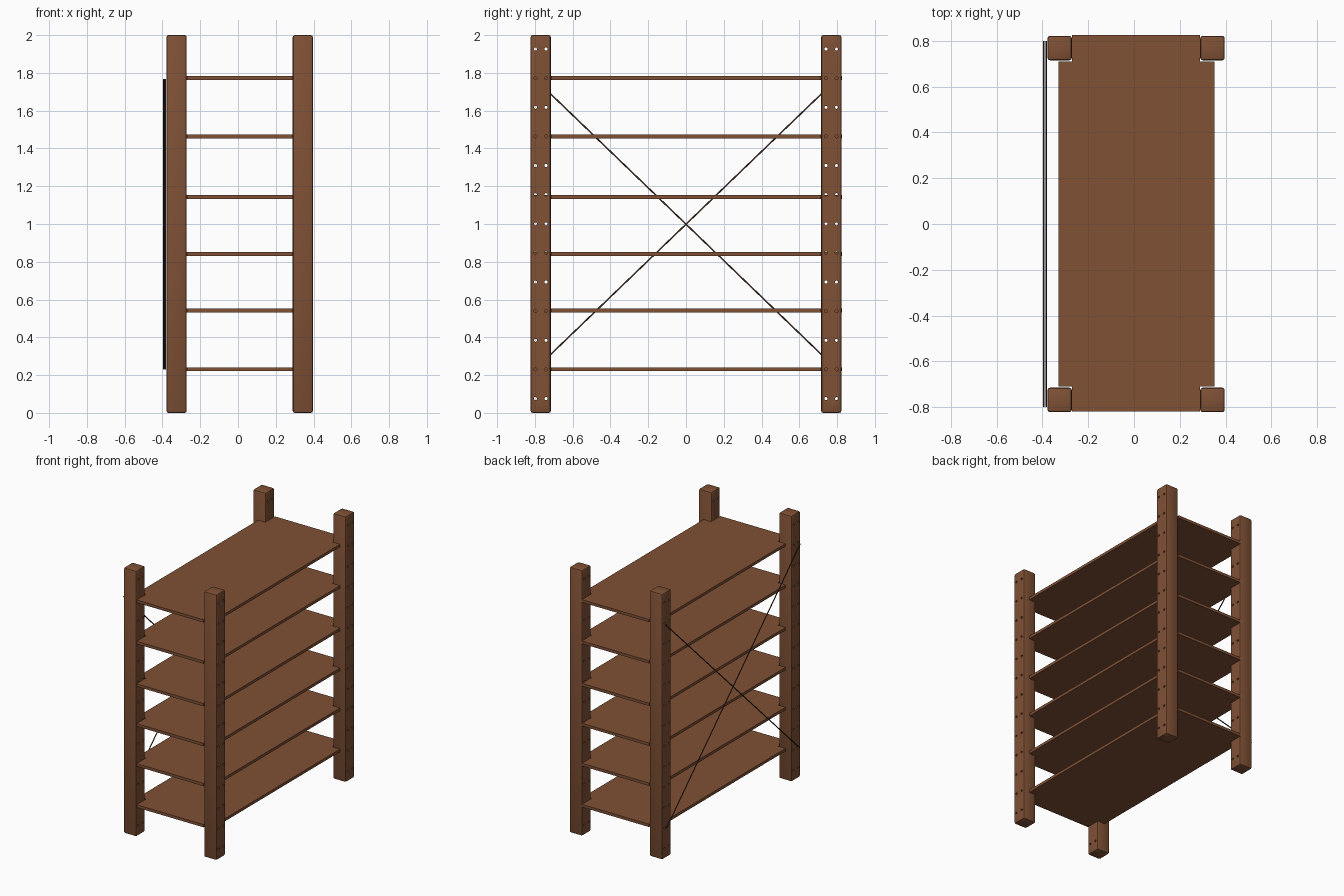
import bpy, bmesh, math
from mathutils import Vector, Matrix

if "Cube" in bpy.data.objects:
    bpy.data.objects.remove(bpy.data.objects["Cube"])


def material(name, color):
    m = bpy.data.materials.new(name)
    m.diffuse_color = (*color, 1)
    m.use_nodes = True
    m.node_tree.nodes["Principled BSDF"].inputs["Base Color"].default_value = m.diffuse_color
    return m


WOOD = material("brown wood", (0.215, 0.082, 0.036))
METAL = material("dark brown metal", (0.075, 0.034, 0.020))


def make_object(name, bm, mat):
    bmesh.ops.recalc_face_normals(bm, faces=bm.faces)
    mesh = bpy.data.meshes.new(name)
    bm.to_mesh(mesh)
    bm.free()
    mesh.materials.append(mat)
    ob = bpy.data.objects.new(name, mesh)
    bpy.context.collection.objects.link(ob)
    return ob


def activate(ob):
    bpy.ops.object.select_all(action='DESELECT')
    ob.select_set(True)
    bpy.context.view_layer.objects.active = ob


def cylinder(bm, a, b, r, sides):
    a, b = Vector(a), Vector(b)
    d = b - a
    mat = Matrix.Translation((a + b) / 2) @ d.to_track_quat('Z', 'Y').to_matrix().to_4x4()
    bmesh.ops.create_cone(bm, cap_ends=True, segments=sides, radius1=r, radius2=r,
                          depth=d.length, matrix=mat)


# Posts: bevelled square beams with two columns of through holes
POST_X = (-0.325, 0.343)
POST_Y = (-0.769, 0.769)
W = 0.107
for ix, px in enumerate(POST_X):
    for iy, py in enumerate(POST_Y):
        bm = bmesh.new()
        bmesh.ops.create_cube(bm, size=1, matrix=Matrix.Translation((px, py, 1.0))
                              @ Matrix.Diagonal((W, W, 2.0, 1)))
        bmesh.ops.bevel(bm, geom=bm.edges[:], offset=0.011, segments=2,
                        profile=0.5, affect='EDGES')
        post = make_object(("left", "right")[ix] + "_" + ("front", "back")[iy] + "_post", bm, WOOD)

        bm = bmesh.new()
        for k in range(13):
            z = 0.076 + k * 0.1542
            for dy in (-0.028, 0.028):
                cylinder(bm, (px - 0.1, py + dy, z), (px + 0.1, py + dy, z), 0.0085, 8)
        cutter = make_object("hole_cutter", bm, WOOD)
        cutter.hide_render = True
        mod = post.modifiers.new("holes", 'BOOLEAN')
        mod.operation = 'DIFFERENCE'
        mod.solver = 'EXACT'
        mod.object = cutter
        activate(post)
        bpy.ops.object.modifier_apply(modifier=mod.name)
        bpy.data.objects.remove(cutter, do_unlink=True)
        bpy.ops.object.shade_smooth_by_angle(angle=math.radians(40))

# Shelves: boards notched around the four posts
X0, X1 = -0.331, 0.351      # full width between the posts' y range
N0, N1 = -0.270, 0.288      # narrow width between posts
Y0, Y1, NY = -0.82, 0.826, 0.711
OUTLINE = [(N0, Y0), (N1, Y0), (N1, -NY), (X1, -NY), (X1, NY), (N1, NY),
           (N1, Y1), (N0, Y1), (N0, NY), (X0, NY), (X0, -NY), (N0, -NY)]
for i, z in enumerate((0.231, 0.541, 0.842, 1.142, 1.462, 1.773)):
    bm = bmesh.new()
    face = bm.faces.new([bm.verts.new((x, y, z - 0.0105)) for x, y in OUTLINE])
    ext = bmesh.ops.extrude_face_region(bm, geom=[face])
    bmesh.ops.translate(bm, vec=(0, 0, 0.021),
                        verts=[v for v in ext["geom"] if isinstance(v, bmesh.types.BMVert)])
    make_object(f"shelf_{i + 1}", bm, WOOD)

# Cross braces: two thin rods forming an X on the left side
for name, x, s in (("outer_brace", -0.394, -1), ("inner_brace", -0.384, 1)):
    bm = bmesh.new()
    cylinder(bm, (x, -0.797 * s, 0.232), (x, 0.797 * s, 1.766), 0.004, 10)
    rod = make_object(name, bm, METAL)
    activate(rod)
    bpy.ops.object.shade_smooth_by_angle(angle=math.radians(40))
